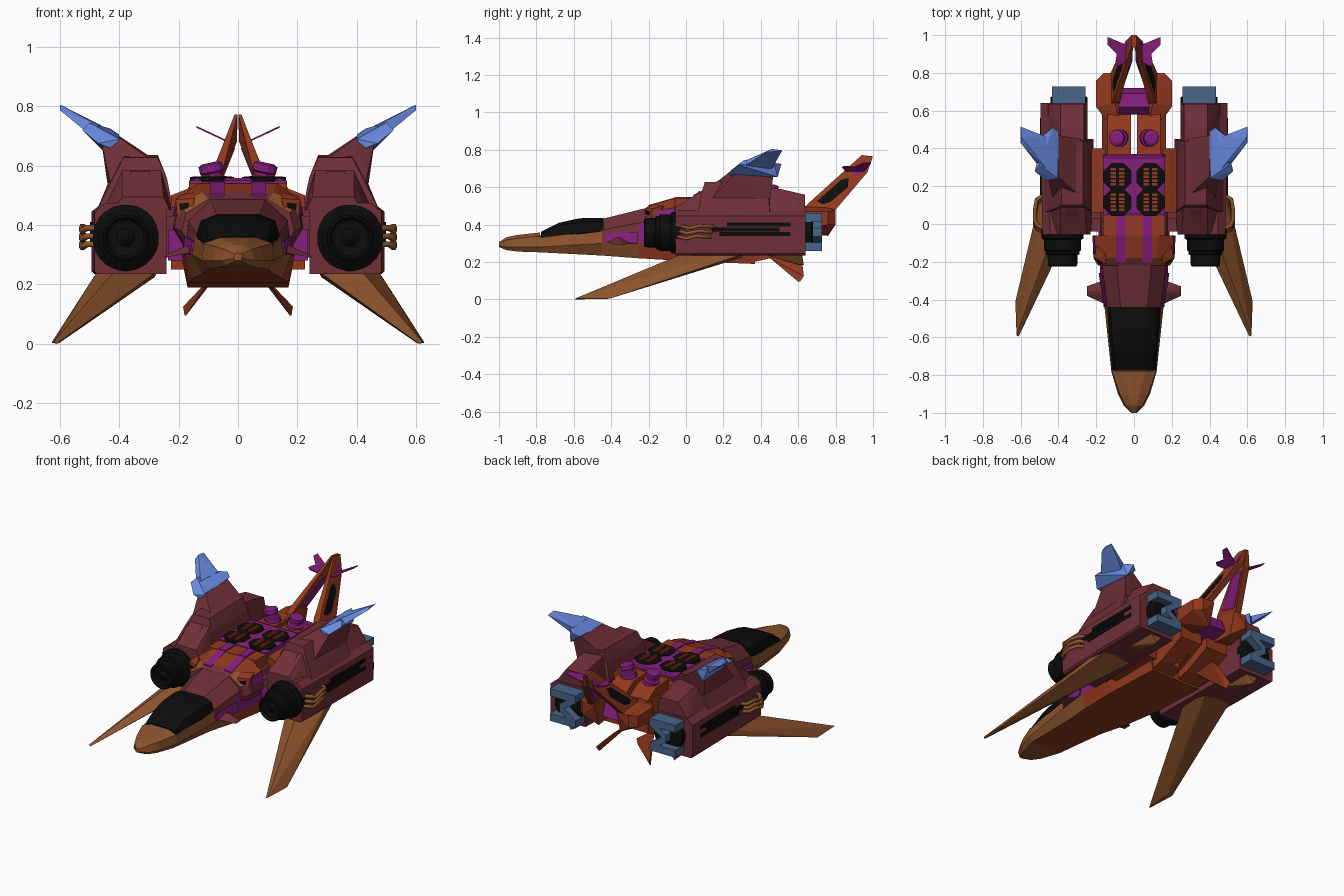
import bpy, bmesh, math
from mathutils import Vector

# Colours (sRGB 0-255 turned to linear)
def colour(name, *rgb):
    m = bpy.data.materials.new(name)
    m.diffuse_color = [(c / 255 / 12.92 if c < 11 else ((c / 255 + .055) / 1.055) ** 2.4) for c in rgb] + [1]
    return m
M = {'m': colour('maroon', 112, 47, 56), 't': colour('tan_brown', 142, 84, 45),
     'r': colour('rust', 148, 57, 30), 'p': colour('purple', 135, 30, 125),
     'k': colour('black', 12, 12, 12), 'b': colour('light_blue', 105, 138, 225),
     's': colour('steel_blue', 72, 102, 138)}

def finish(name, bm, mats):
    me = bpy.data.meshes.new(name)
    bmesh.ops.recalc_face_normals(bm, faces=bm.faces)
    bm.to_mesh(me)
    bm.free()
    for c in mats:
        me.materials.append(M[c])
    ob = bpy.data.objects.new(name, me)
    bpy.context.collection.objects.link(ob)
    return ob

def mirror_x(bm):
    d = bmesh.ops.duplicate(bm, geom=bm.verts[:] + bm.edges[:] + bm.faces[:])
    for v in d['geom']:
        if isinstance(v, bmesh.types.BMVert):
            v.co.x = -v.co.x

# Faceted solid: the convex hull of a few points, mirrored by default
def hull(name, pts, mat, mirror=True):
    bm = bmesh.new()
    vs = [bm.verts.new(p) for p in pts]
    h = bmesh.ops.convex_hull(bm, input=vs)
    junk = {g for g in h['geom_interior'] if isinstance(g, bmesh.types.BMVert)}
    bmesh.ops.delete(bm, geom=list(junk), context='VERTS')
    bmesh.ops.dissolve_limit(bm, angle_limit=.02, verts=bm.verts, edges=bm.edges)
    if mirror:
        mirror_x(bm)
    return finish(name, bm, mat)

def box(name, x, y, z, mat, mirror=True):
    return hull(name, [(a, b, c) for a in x for b in y for c in z], mat, mirror)

# Lathe: stacked rings (offset, radius) along an axis, mirrored
def lathe(name, centre, axis, rings, n, mat):
    bm = bmesh.new()
    rot = Vector((0, 0, 1)).rotation_difference(Vector(axis)).to_matrix()
    loops = []
    for d, r in rings:
        loops.append([bm.verts.new(Vector(centre) + rot @ Vector((r * math.cos(a), r * math.sin(a), d)))
                      for a in [2 * math.pi * (i + .5) / n for i in range(n)]])
    for a, b in zip(loops, loops[1:]):
        for i in range(n):
            bm.faces.new((a[i], a[(i + 1) % n], b[(i + 1) % n], b[i]))
    bm.faces.new(loops[0])
    bm.faces.new(loops[-1])
    mirror_x(bm)
    return finish(name, bm, mat)

# Loft of eight-sided sections: y, then (x, z) for bottom, chine, shoulder, top.
# Colours per segment: chine, side, upper, top, bottom.
def loft(name, secs, paint):
    bm = bmesh.new()
    keys = sorted(set(''.join(paint)))
    rings = []
    for y, *p in secs:
        half = [(p[i], p[i + 1]) for i in range(0, 8, 2)]
        rings.append([bm.verts.new((x, y, z)) for x, z in half] +
                     [bm.verts.new((-x, y, z)) for x, z in reversed(half)])
    for s, (a, b) in enumerate(zip(rings, rings[1:])):
        for j in range(8):
            f = bm.faces.new((a[j], a[(j + 1) % 8], b[(j + 1) % 8], b[j]))
            f.material_index = keys.index(paint[s][[0, 1, 2, 3, 2, 1, 0, 4][j]])
    for ring, s in ((rings[0], 0), (rings[-1], -1)):
        bm.faces.new(ring).material_index = keys.index(paint[s][1])
    return finish(name, bm, keys)

# Fuselage, nose, canopy and shoulder armour
loft('fuselage', [(-.78, .10, .252, .12, .28, .117, .33, .07, .345),
                  (-.45, .12, .235, .155, .30, .14, .37, .07, .43),
                  (-.25, .15, .22, .18, .30, .165, .41, .09, .48),
                  (0, .17, .205, .19, .29, .175, .46, .10, .535),
                  (.37, .17, .19, .19, .29, .185, .5, .15, .55)],
     ['ttttr', 'tmmmr', 'rpmmr', 'rrmpr'])
hull('side_purple_panel', [(.153, -.44, .30), (.147, -.43, .345), (.18, -.26, .30), (.173, -.26, .36),
                           (.160, -.44, .302), (.154, -.43, .347), (.187, -.26, .302), (.180, -.26, .362)], 'p')
loft('nose_cone', [(-1, .008, .28, .014, .288, .012, .302, .006, .306),
                   (-.96, .04, .264, .055, .28, .045, .318, .018, .333),
                   (-.9, .065, .256, .085, .28, .075, .327, .03, .345),
                   (-.78, .10, .252, .12, .28, .117, .338, .06, .358)], ['ttttt'] * 3)
loft('canopy', [(-.775, .10, .32, .115, .335, .10, .35, .05, .362),
                (-.68, .11, .32, .122, .345, .108, .395, .06, .41),
                (-.57, .12, .32, .135, .355, .118, .412, .06, .434),
                (-.44, .13, .32, .142, .365, .125, .415, .07, .437)], ['kkkkk'] * 3)
loft('shoulder_armour', [(-.22, .15, .32, .19, .38, .175, .44, .10, .487),
                         (-.18, .16, .31, .215, .39, .20, .475, .12, .51),
                         (-.06, .16, .29, .22, .39, .205, .49, .13, .54)], ['mmtmm', 'mmrrm'])
hull('shoulder_stripe', [(x, y, z + d) for x in (.045, .095) for d in (-.01, .005)
                         for y, z in ((-.2, .5), (-.06, .54))], 'p')
hull('shoulder_side_panel', [(.207 + d, -.16, .43) for d in (0, .006)] + [(.2 + d, -.16, .47) for d in (0, .006)] +
     [(.215 + d, -.065, .43) for d in (0, .006)] + [(.203 + d, -.065, .488) for d in (0, .006)], 'p')
hull('shoulder_vent_frame', [(.145, -.215, .49), (.155, -.21, .445), (.205, -.19, .43), (.21, -.18, .485),
                             (.15, -.17, .51), (.2, -.12, .5), (.15, -.12, .47)], 'r')
hull('shoulder_vent', [(.165, -.216, .475), (.168, -.214, .458), (.195, -.2, .45), (.197, -.198, .472),
                       (.18, -.18, .465)], 'k')
hull('canard', [(.14, -.43, .31), (.14, -.29, .31), (.25, -.38, .29), (.25, -.33, .29),
                (.14, -.36, .345), (.24, -.355, .302)], 'm')

# Dorsal deck with four round grilles and their slats
hull('dorsal_deck', [(x, y, z) for x in (-.165, .165) for y in (.045, .36) for z in (.50, .55)] +
     [(x, y, .558) for x in (-.14, .14) for y in (.06, .35)], 'p', False)
box('deck_front_stripe', (.045, .095), (-.06, .05), (.5, .549), 'p')
box('deck_front_block', (0, .165), (-.06, .05), (.45, .542), 'r')
for i, y in enumerate((.115, .25)):
    lathe(f'grille_{i}', (.087, y, .545), (0, 0, 1), [(0, .08), (.016, .08), (.018, .07)], 8, 'k')
    for cx in (.064, .11):
        for k in range(5):
            box('grille_slat', (cx - .015, cx + .015), (y - .047 + k * .02, y - .034 + k * .02),
                (.56, .569), 'r')

# Links between the body and the pods
box('pod_link', (.15, .27), (.03, .34), (.29, .46), 'm')
box('pod_link_front', (.15, .245), (-.04, .1), (.385, .43), 'm')
box('pod_link_purple', (.15, .235), (-.03, .1), (.28, .39), 'p')
hull('flank_block', [(x, y, z) for x in (.15, .225) for y in (.06, .4) for z in (.25, .5)] +
     [(.15, .06, .53), (.15, .4, .53)], 'r')

# Rear beams, knobs, tail housing
hull('rear_column', [(x, y, z) for x in (.015, .14) for y, z in
                     ((.36, .3), (.36, .54), (.5, .53), (.58, .48), (.58, .34))], 'r')
hull('rear_keel_beam', [(x, y, z) for x in (.02, .17) for y, z in
                        ((.36, .2), (.36, .32), (.62, .42), (.62, .3), (.45, .22))], 'r')
lathe('dorsal_knob', (.075, .455, .52), (.22, 0, 1),
      [(0, .048), (.035, .048), (.04, .032), (.055, .032), (.06, .042), (.085, .042), (.092, .028)], 12, 'p')
hull('tail_housing', [(.08, .55, .36), (.08, .55, .48), (.15, .55, .46), (.2, .62, .38), (.2, .62, .47),
                      (.1, .64, .5), (.2, .76, .40), (.2, .76, .47), (.16, .8, .40), (.16, .8, .48),
                      (.075, .76, .34), (.08, .72, .50), (.075, .8, .48)], 'r')
hull('tail_core', [(x, y, z) for x in (-.09, .09) for y, z in
                   ((.58, .36), (.58, .43), (.62, .475), (.69, .46), (.72, .38))], 'p', False)

# Twin tail fins leaning together, with inset panels and winglets
def tail_plate(name, outline, out, thick, mat):
    fx = lambda z: .012 + .4 * max(0, .76 - z)
    hull(name, [(fx(z) + out, y, z) for y, z in outline] +
         [(max(.001, fx(z) - thick), y, z) for y, z in outline], mat)
tail_plate('tail_fin', [(.62, .47), (.65, .51), (.94, .772), (1.0, .765), (.97, .68), (.8, .48)], 0, .04, 'r')
tail_plate('tail_panel', [(.70, .525), (.73, .51), (.77, .52), (.865, .60), (.87, .65), (.83, .64)], .003, .002, 'k')
tail_plate('tail_band', [(.865, .69), (.90, .725), (.975, .73), (.965, .69), (.9, .66)], .003, .002, 'p')
tail_plate('tail_inner_panel', [(.70, .52), (.86, .66), (.94, .66), (.80, .50)], -.038, .043, 'p')
for k, o in enumerate(([(.02, .87), (.02, .94), (.14, .99), (.14, .95), (.09, .90)],
                       [(.02, .87), (.02, .95), (.09, .91), (.10, .845), (.085, .835)])):
    hull(f'tail_winglet_{k}', [(x, y, .665 + .47 * x + d) for x, y in o for d in (-.003, .003)], 'p')
hull('ventral_fin', [(.075, .45, .225), (.095, .45, .22), (.075, .6, .235), (.10, .62, .21),
                     (.175, .60, .095), (.185, .63, .125), (.18, .61, .095)], 'r')

# Engine pods
hull('pod_lower', [(x - d, y, z) for y, d in ((-.055, .01), (.4, 0), (.64, 0)) for x, z in
                   ((.25, .235), (.485, .235), (.494, .245), (.494, .445), (.455, .475), (.25, .475))], 'm')
hull('pod_brow', [(.23, -.055, .45), (.42, -.055, .45), (.25, -.055, .495), (.39, -.055, .495),
                  (.25, .0, .515), (.39, .0, .515), (.26, .09, .585), (.39, .09, .585),
                  (.22, .09, .45), (.46, .09, .45)], 'm')
hull('pod_brow_panel', [(x, y, z + d) for d in (0, .008) for x, y, z in
                        ((.29, .01, .522), (.37, .01, .522), (.30, .075, .574), (.36, .075, .574))], 'm')
hull('pod_upper', [(x, y, .44) for x in (.215, .48) for y in (.06, .45)] +
     [(x, y, z) for x in (.27, .385) for y, z in ((.1, .628), (.44, .636))] +
     [(.24, .08, .56), (.42, .08, .56), (.24, .44, .56), (.43, .44, .56)], 'm')
hull('pod_rear', [(x, y, z) for x in (.245, .46) for y, z in ((.43, .46), (.635, .46))] +
     [(x, y, z) for x in (.265, .39) for y, z in ((.43, .6), (.51, .59), (.635, .56))], 'm')
hull('pod_arm', [(.28, .14, .61), (.43, .14, .54), (.28, .45, .62), (.44, .45, .54),
                 (.40, .25, .695), (.40, .47, .70), (.46, .27, .68), (.46, .47, .685)], 'm')

# Blue upper fins
hull('blue_fin_cuff', [(.40, .24, .69), (.40, .49, .705), (.42, .24, .655), (.46, .49, .655),
                       (.47, .23, .675), (.525, .28, .72), (.50, .31, .745), (.43, .51, .725),
                       (.48, .47, .73)], 'b')
hull('blue_fin', [(.47, .30, .735), (.46, .46, .735), (.50, .30, .705), (.48, .46, .70),
                  (.6, .43, .787), (.6, .515, .797), (.598, .46, .805)], 'b')

# Intakes with stepped black rings
lathe('intake', (.378, 0, .357), (0, -1, 0),
      [(.03, .112), (.075, .112), (.085, .098), (.14, .098), (.145, .09), (.16, .09), (.165, .08),
       (.22, .078), (.225, .07), (.205, .06), (.2, .03), (.215, .01)], 24, 'k')

# Side pipes and cooling slots on the pods
for sx in (1, -1):
    for k, z in enumerate((.335, .362, .39)):
        cu = bpy.data.curves.new('side_pipe', 'CURVE')
        cu.dimensions, cu.bevel_depth, cu.bevel_resolution = '3D', .011, 1
        sp = cu.splines.new('POLY')
        path = [(.47, -.045, z), (.51, -.03, z), (.525, 0, z - .01), (.525, .05, z + .004),
                (.515, .11, z), (.48, .13, z)]
        sp.points.add(len(path) - 1)
        for pt, (x, y, zz) in zip(sp.points, path):
            pt.co = (sx * x, y + k * .01, zz, 1)
        cu.materials.append(M['t'])
        bpy.context.collection.objects.link(bpy.data.objects.new('side_pipe', cu))
for k, (z, y0, y1) in enumerate(((.35, .18, .56), (.375, .14, .5), (.4, .22, .56))):
    box(f'side_slot_{k}', (.485, .498), (y0, y1), (z - .011, z + .011), 'k')

# Rear nozzles: black core and zigzag steel vanes
lathe('nozzle_core', (.345, .62, .36), (0, 1, 0), [(0, .10), (.05, .10), (.06, .085)], 16, 'k')
zig = [(.435, .438), (.257, .438), (.37, .36), (.257, .282), (.435, .282)]
for k, (a, b) in enumerate(zip(zig, zig[1:])):
    hull(f'nozzle_vane_{k}', [(x, y, z + d) for x, z in (a, b) for d in (-.023, .023) for y in (.63, .728)], 's')

# Forward-swept lower wings and small rear keels
hull('wing', [(.42, -.03, .24), (.47, .22, .25), (.46, .30, .24), (.27, .12, .245), (.28, .30, .225),
              (.61, -.595, .0), (.622, -.59, .006), (.628, -.41, .004), (.60, -.42, .004)], 't')
hull('pod_keel', [(.31, .40, .245), (.40, .40, .245), (.31, .62, .245), (.40, .62, .245),
                  (.35, .60, .185), (.36, .63, .185)], 't')
